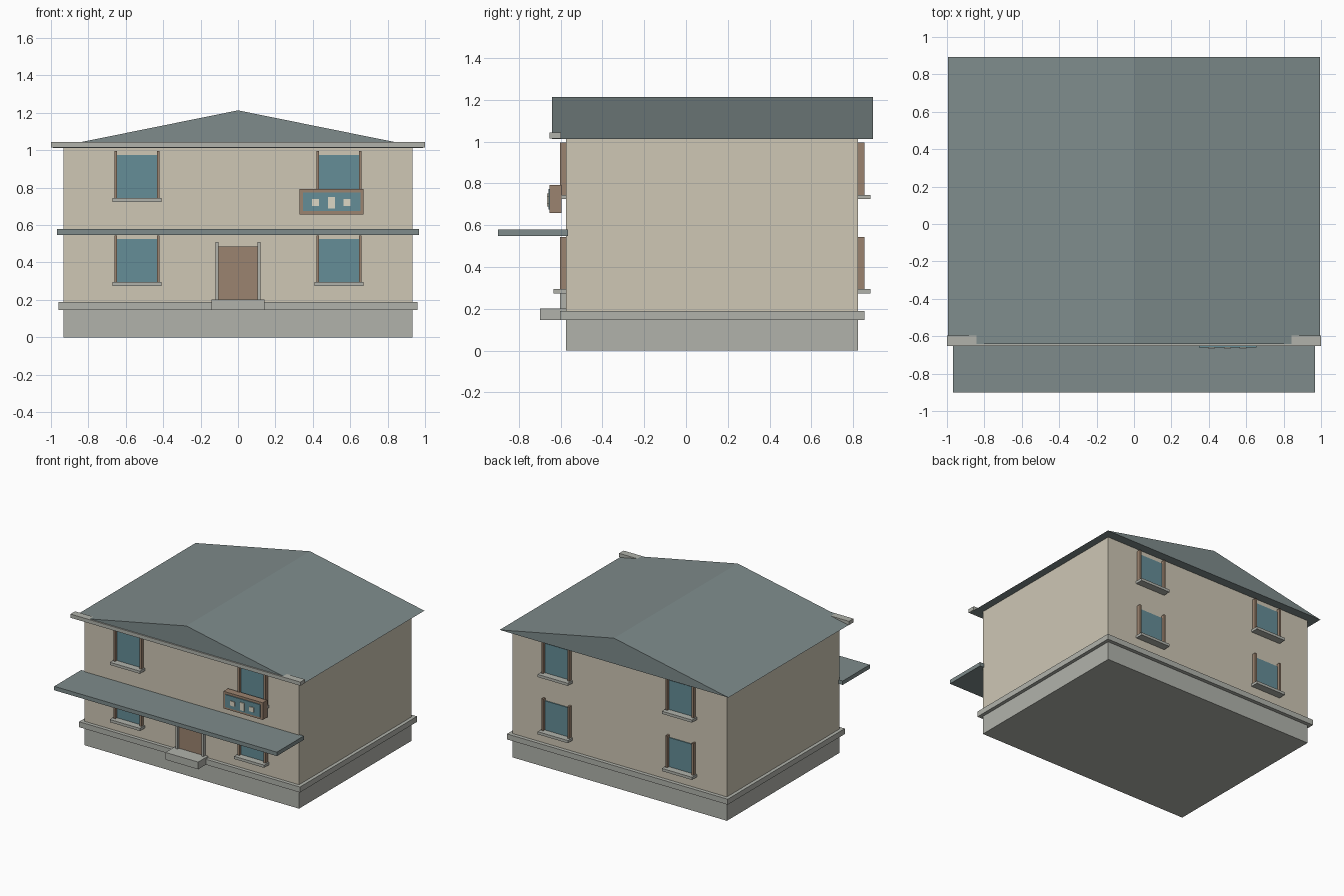
import bpy, bmesh

if "Cube" in bpy.data.objects:
    bpy.data.objects.remove(bpy.data.objects["Cube"])


def material(name, r, g, b):
    m = bpy.data.materials.new(name)
    m.diffuse_color = (r, g, b, 1)
    m.use_nodes = True
    m.node_tree.nodes["Principled BSDF"].inputs["Base Color"].default_value = m.diffuse_color
    return m


PLASTER = material("plaster", 0.62, 0.57, 0.46)
STONE = material("stone", 0.44, 0.45, 0.41)
SLATE = material("slate", 0.21, 0.26, 0.26)
WOOD = material("wood", 0.33, 0.23, 0.16)
GLASS = material("glass", 0.13, 0.27, 0.31)
CREAM = material("cream", 0.72, 0.68, 0.56)


def finish(name, bm, mat):
    bmesh.ops.recalc_face_normals(bm, faces=bm.faces)
    me = bpy.data.meshes.new(name)
    bm.to_mesh(me)
    bm.free()
    me.materials.append(mat)
    ob = bpy.data.objects.new(name, me)
    bpy.context.collection.objects.link(ob)
    return ob


def box(name, x, y, z, mat):
    """Box from (min, max) pairs along each axis."""
    bm = bmesh.new()
    bmesh.ops.create_cube(bm, size=1)
    for v in bm.verts:
        v.co = [r[0] if c < 0 else r[1]
                for c, r in zip(v.co, (sorted(x), sorted(y), sorted(z)))]
    return finish(name, bm, mat)


FRONT, BACK = -0.574, 0.824

# Main body
box("foundation", (-0.933, 0.933), (FRONT, BACK), (0, 0.145), STONE)
box("plinth_band", (-0.96, 0.96), (-0.602, 0.853), (0.145, 0.188), STONE)
box("walls", (-0.933, 0.933), (FRONT, BACK), (0.188, 1.012), PLASTER)

# Gable roof, ridge running front to back
bm = bmesh.new()
tri = bm.faces.new([bm.verts.new((x, -0.642, z))
                    for x, z in ((-0.995, 1.012), (0.995, 1.012), (0, 1.213))])
ext = bmesh.ops.extrude_face_region(bm, geom=[tri], use_keep_orig=True)
verts = [g for g in ext["geom"] if isinstance(g, bmesh.types.BMVert)]
bmesh.ops.translate(bm, verts=verts, vec=(0, 1.536, 0))
finish("roof", bm, SLATE)

# Eaves board and entrance canopy
box("front_eaves_board", (-1, 1), (-0.653, -0.597), (1.014, 1.043), STONE)
box("canopy", (-0.968, 0.968), (-0.9, -0.564), (0.547, 0.578), SLATE)


def window(label, cx, wall, out, sill_z, top_z):
    """Glass pane, two jambs and a sill; out is the outward y direction."""
    glass_z = sill_z + 0.02
    box(label + "_glass", (cx - 0.106, cx + 0.106), (wall - 0.01 * out, wall + 0.007 * out),
        (glass_z, top_z - 0.02), GLASS)
    for side in (-1, 1):
        box(label + "_jamb", (cx + side * 0.106, cx + side * 0.121),
            (wall - 0.005 * out, wall + 0.029 * out), (glass_z, top_z), WOOD)
    box(label + "_sill", (cx - 0.131, cx + 0.131), (wall - 0.005 * out, wall + 0.06 * out),
        (sill_z, sill_z + 0.021), STONE)


# Four windows on the front and four on the back
for wall, out, face in ((FRONT, -1, "front"), (BACK, 1, "back")):
    for cx in (-0.54, 0.54):
        window(face + "_lower_window", cx, wall, out, 0.274, 0.544)
        window(face + "_upper_window", cx, wall, out, 0.724, 0.995)

# Door with jambs and step
box("door", (-0.103, 0.103), (-0.585, -0.565), (0.19, 0.485), WOOD)
for s in (-1, 1):
    box("door_jamb", (s * 0.103, s * 0.121), (-0.602, -0.57), (0.19, 0.51), STONE)
box("door_step", (-0.142, 0.142), (-0.698, -0.57), (0.145, 0.202), STONE)

# Wall board with a raised panel and three plain blocks
box("board_frame", (0.33, 0.672), (-0.652, -0.596), (0.657, 0.792), WOOD)
box("board_panel", (0.348, 0.654), (-0.659, -0.64), (0.675, 0.774), GLASS)
for cx, w, h in ((0.415, 0.019, 0.018), (0.5, 0.019, 0.031), (0.582, 0.019, 0.018)):
    box("board_block", (cx - w, cx + w), (-0.665, -0.65), (0.72 - h, 0.72 + h), CREAM)
